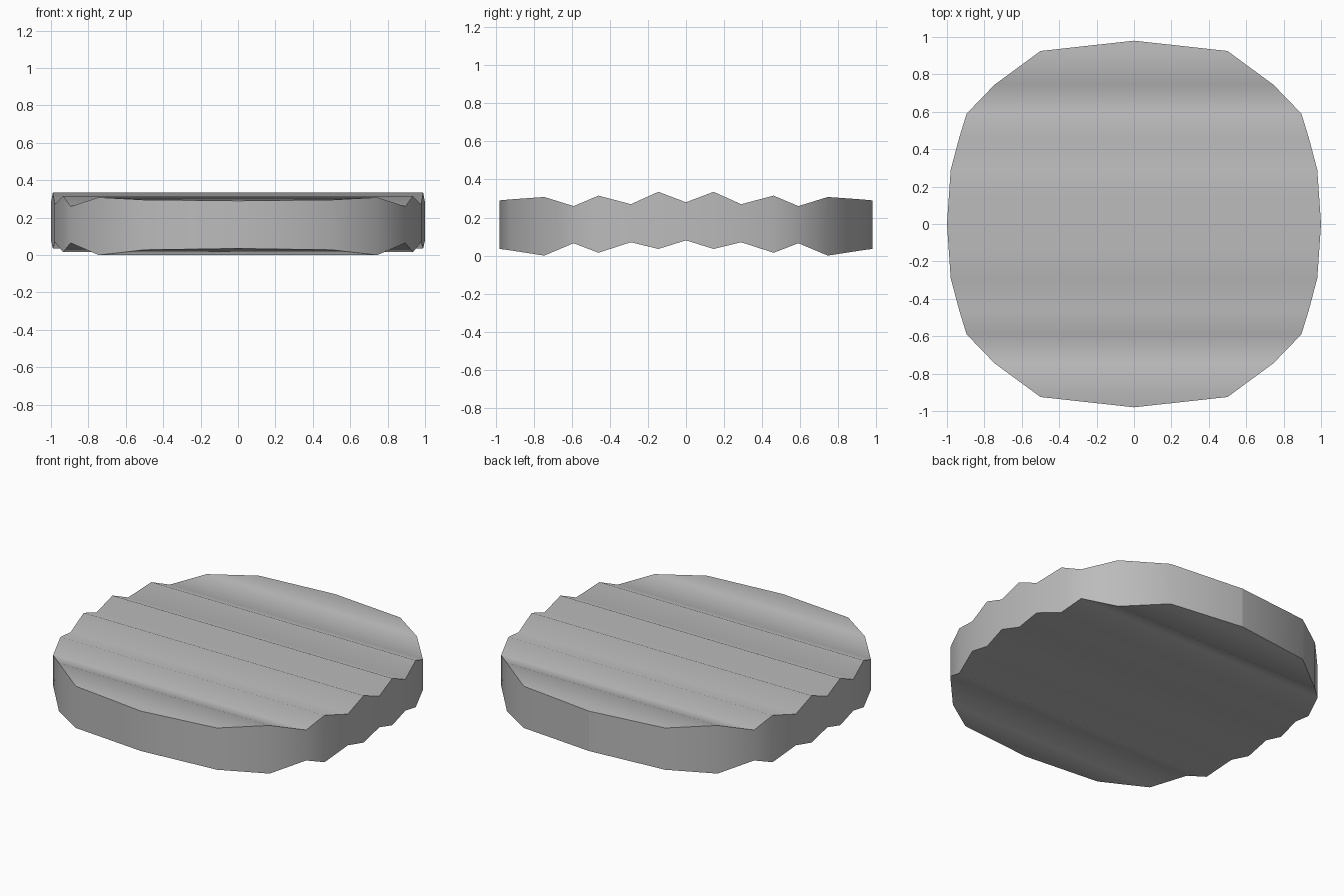
import bpy, bmesh, math

cube = bpy.data.objects.get("Cube")
if cube:
    bpy.data.objects.remove(cube, do_unlink=True)

# Grey material
grey = bpy.data.materials.new("plain grey")
grey.use_nodes = True
colour = (0.5, 0.5, 0.5, 1)
grey.diffuse_color = colour
grey.node_tree.nodes["Principled BSDF"].inputs["Base Color"].default_value = colour

# Half of the ridged section: (y, half width, top z, bottom z)
half = [
    (0.0, 1.0, 0.28, 0.08),
    (0.145, 0.99, 0.335, 0.035),
    (0.29, 0.98, 0.27, 0.07),
    (0.46, 0.935, 0.315, 0.015),
    (0.59, 0.895, 0.26, 0.065),
    (0.745, 0.745, 0.308, 0.0),
    (0.925, 0.5, 0.295, 0.028),
    (0.98, 0.0, 0.29, 0.035),
]
stations = [(-y, w, t, b) for y, w, t, b in reversed(half[1:])] + half

# Ridged disc: one four-cornered rib per station, skinned together
bm = bmesh.new()
ribs = []
for y, w, top, bottom in stations:
    if w:
        corners = [(-w, bottom), (w, bottom), (w, top), (-w, top)]
        ribs.append([bm.verts.new((x, y, z)) for x, z in corners])
    else:
        low, high = (bm.verts.new((0, y, z)) for z in (bottom, top))
        ribs.append([low, low, high, high])
for a, b in zip(ribs, ribs[1:]):
    for i in range(4):
        j = (i + 1) % 4
        loop = dict.fromkeys((a[i], a[j], b[j], b[i]))
        bm.faces.new(loop)
bmesh.ops.recalc_face_normals(bm, faces=bm.faces)

# Crisp seam at the middle of the back rim
seam = bm.edges.get((ribs[-1][0], ribs[-1][2]))
if seam:
    seam.smooth = False

mesh = bpy.data.meshes.new("ridged_disc")
bm.to_mesh(mesh)
bm.free()
mesh.materials.append(grey)
disc = bpy.data.objects.new("ridged_disc", mesh)
bpy.context.collection.objects.link(disc)
bpy.ops.object.select_all(action="DESELECT")
disc.select_set(True)
bpy.context.view_layer.objects.active = disc
bpy.ops.object.shade_smooth_by_angle(angle=math.radians(60))
